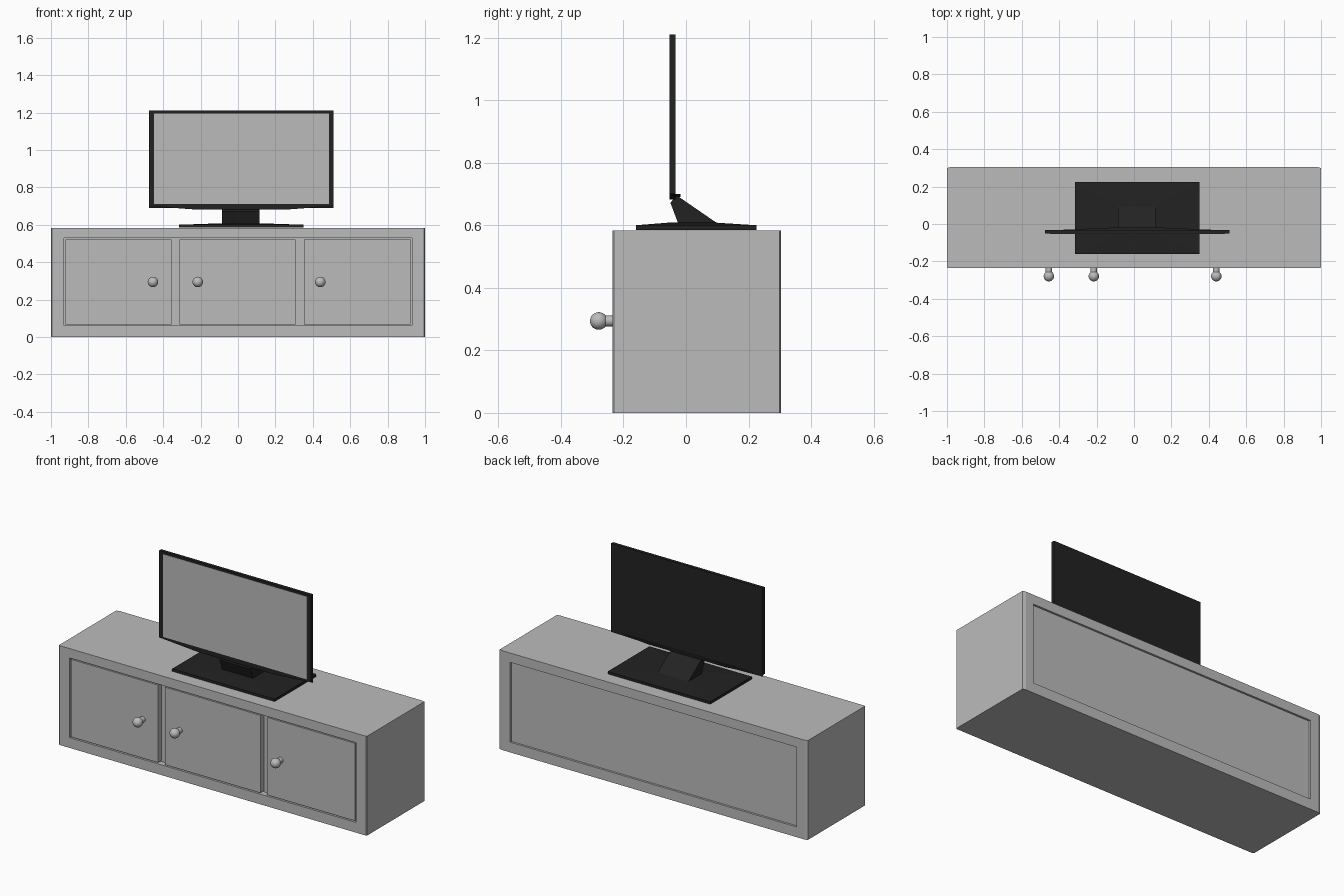
import bpy, bmesh, math
from mathutils import Vector, Matrix

if "Cube" in bpy.data.objects:
    bpy.data.objects.remove(bpy.data.objects["Cube"])


def material(name, v):
    m = bpy.data.materials.new(name)
    m.diffuse_color = (v, v, v, 1)
    m.use_nodes = True
    m.node_tree.nodes["Principled BSDF"].inputs["Base Color"].default_value = m.diffuse_color
    return m


GREY = material("mid grey", 0.5)
BLACK = material("soft black", 0.016)


def finish(name, bm, mat):
    bmesh.ops.recalc_face_normals(bm, faces=bm.faces)
    me = bpy.data.meshes.new(name)
    bm.to_mesh(me)
    bm.free()
    me.materials.append(mat)
    ob = bpy.data.objects.new(name, me)
    bpy.context.collection.objects.link(ob)
    return ob


def prism_bm(points, axis, lo, hi):
    """Extrude a 2D outline along an axis (0=x, 1=y, 2=z)."""
    bm = bmesh.new()
    verts = []
    for p in points:
        co = list(p)
        co.insert(axis, lo)
        verts.append(bm.verts.new(co))
    face = bm.faces.new(verts)
    ext = bmesh.ops.extrude_face_region(bm, geom=[face])["geom"]
    move = Vector((0, 0, 0))
    move[axis] = hi - lo
    bmesh.ops.translate(bm, vec=move,
                        verts=[g for g in ext if isinstance(g, bmesh.types.BMVert)])
    bmesh.ops.recalc_face_normals(bm, faces=bm.faces)
    return bm


def box_bm(x0, x1, y0, y1, z0, z1):
    return prism_bm([(x0, y0), (x1, y0), (x1, y1), (x0, y1)], 2, z0, z1)


def recess(bm, side, x0, x1, z0, z1, depth):
    """Sink a rectangle into the front (side=-1) or back (side=1) face."""
    face = max(bm.faces, key=lambda f: f.normal.y * side)
    xm, zm = (x0 + x1) / 2, (z0 + z1) / 2
    bmesh.ops.inset_individual(bm, faces=[face], thickness=0.01)
    for v in face.verts:
        v.co.x = x0 if v.co.x < xm else x1
        v.co.z = z0 if v.co.z < zm else z1
    new = bmesh.ops.extrude_discrete_faces(bm, faces=[face])["faces"][0]
    bmesh.ops.translate(bm, vec=(0, -side * depth, 0), verts=new.verts)


FRONT, BACK, TOP = -0.235, 0.304, 0.583

# Cabinet body with slightly eased vertical corners, recessed front and back
outline = [(-0.995, FRONT), (0.995, FRONT), (1, FRONT + 0.005), (1, BACK - 0.005),
           (0.982, BACK), (-0.982, BACK), (-1, BACK - 0.005), (-1, FRONT + 0.005)]
bm = prism_bm(outline, 2, 0, TOP)
recess(bm, -1, -0.93, 0.93, 0.06, 0.528, 0.035)
recess(bm, 1, -0.93, 0.93, 0.06, 0.528, 0.012)
finish("cabinet", bm, GREY)

# Three doors sitting in the front recess
for name, x0, x1 in (("left_door", -0.922, -0.356),
                     ("middle_door", -0.312, 0.308),
                     ("right_door", 0.352, 0.922)):
    finish(name, box_bm(x0, x1, FRONT + 0.002, FRONT + 0.04, 0.066, 0.521), GREY)

# Round knobs on short stems
for name, x in (("left_knob", -0.455), ("middle_knob", -0.215), ("right_knob", 0.44)):
    bm = bmesh.new()
    turn = Matrix.Translation((x, -0.279, 0.294)) @ Matrix.Rotation(math.pi / 2, 4, 'X')
    bmesh.ops.create_uvsphere(bm, u_segments=24, v_segments=14, radius=0.028, matrix=turn)
    bmesh.ops.create_cone(bm, cap_ends=True, segments=20, radius1=0.017, radius2=0.017,
                          depth=0.05, matrix=turn @ Matrix.Translation((0, 0, -0.035)))
    knob = finish(name, bm, GREY)
    bpy.context.view_layer.objects.active = knob
    knob.select_set(True)
    bpy.ops.object.shade_smooth_by_angle(angle=math.radians(40))
    knob.select_set(False)

# Television panel with a shallow lower lip, and its screen plate
X0, X1 = -0.475, 0.51
finish("tv_panel", prism_bm([(X0, 0.70), (-0.235, 0.682), (0.27, 0.682), (X1, 0.70),
                             (X1, 1.21), (X0, 1.21)], 1, -0.052, -0.033), BLACK)
finish("tv_screen", box_bm(-0.45, 0.486, -0.0535, -0.05, 0.71, 1.196), GREY)
finish("tv_back_lip", prism_bm([(X0, -0.035), (X1, -0.035), (0.115, -0.018),
                                (-0.085, -0.018)], 2, 0.69, 0.70), BLACK)

# Sloping neck
finish("tv_neck", prism_bm([(-0.05, 0.672), (-0.022, 0.598), (0.105, 0.598),
                            (0.099, 0.607), (-0.029, 0.695)], 0, -0.085, 0.115), BLACK)

# Base plate rising gently to a small flat top under the neck
bm = box_bm(-0.315, 0.35, -0.16, 0.225, 0.585, 0.60)
top = max(bm.faces, key=lambda f: f.normal.z)
top = bmesh.ops.extrude_discrete_faces(bm, faces=[top])["faces"][0]
for v in top.verts:
    v.co = (-0.085 if v.co.x < 0 else 0.115, -0.06 if v.co.y < 0 else 0.1, 0.608)
finish("tv_base", bm, BLACK)
